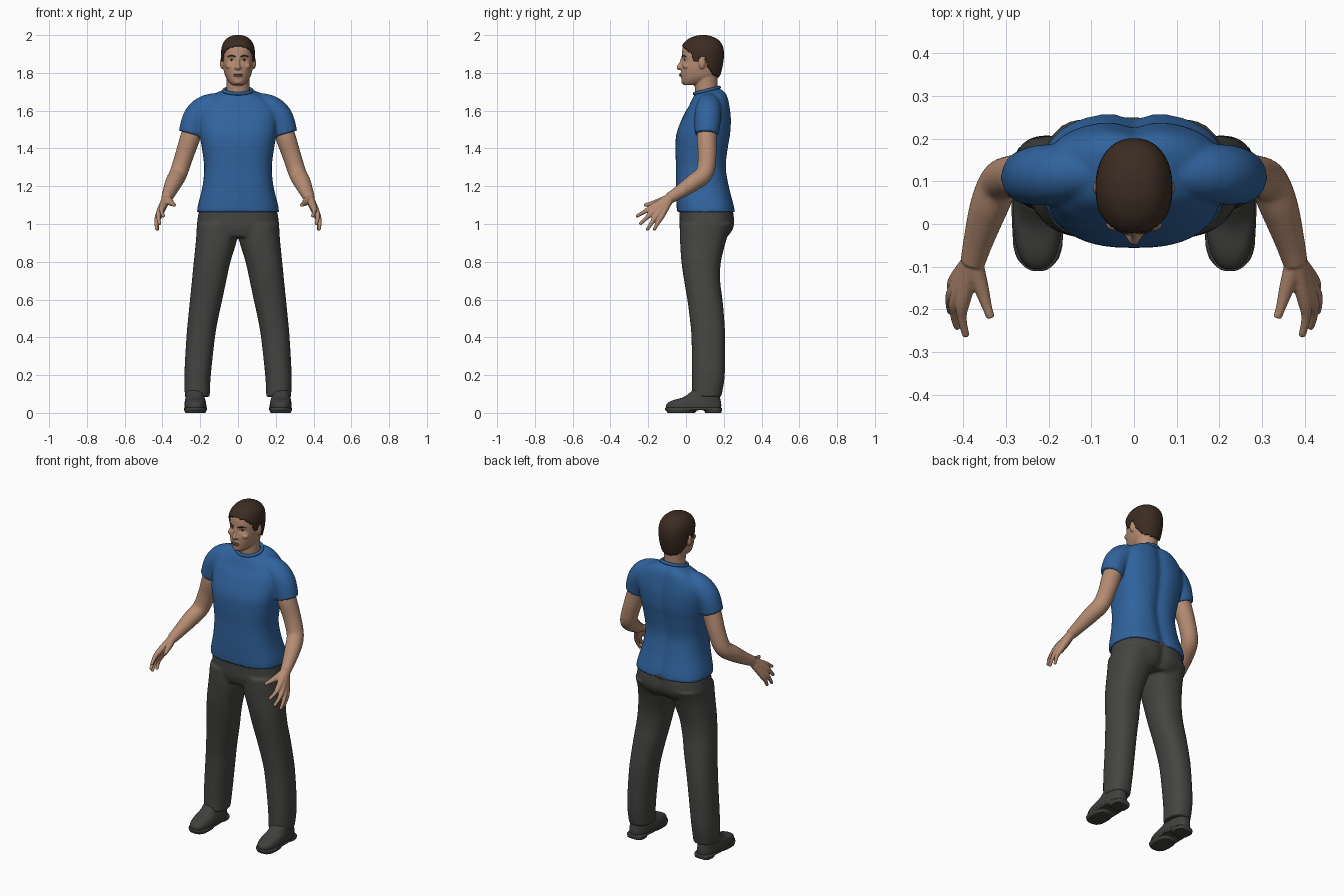
import bpy, bmesh
from math import cos, sin, pi, exp, copysign
from mathutils import Vector, Matrix, Quaternion

if "Cube" in bpy.data.objects:
    bpy.data.objects.remove(bpy.data.objects["Cube"])


def material(name, *rgb):
    m = bpy.data.materials.new(name)
    m.use_nodes = True
    m.diffuse_color = (*rgb, 1)
    m.node_tree.nodes["Principled BSDF"].inputs["Base Color"].default_value = (*rgb, 1)
    return m


SKIN = material("skin", .46, .26, .17)
HAIR = material("dark brown hair", .045, .025, .016)
SHIRT = material("blue cloth", .03, .125, .34)
TROUSER = material("grey cloth", .058, .06, .053)
SHOE = material("shoe leather", .05, .05, .046)
LIP = material("lip", .3, .14, .1)
WHITE = material("eye white", .5, .45, .4)
IRIS = material("iris", .02, .012, .008)


def spline(rows, steps=6):
    """Smooth curve through rows of any width."""
    rows = [Vector(r) for r in rows]
    out = []
    for i in range(len(rows) - 1):
        a, b, c, d = rows[max(i - 1, 0)], rows[i], rows[i + 1], rows[min(i + 2, len(rows) - 1)]
        for k in range(steps):
            t = k / steps
            out.append(b + (c - a) * (t / 2) + (a * 2 - b * 5 + c * 4 - d) * (t * t / 2)
                       + (b * 3 - a - c * 3 + d) * (t ** 3 / 2))
    return out + [rows[-1]]


def skin_rings(bm, rings):
    loops = [[bm.verts.new(p) for p in ring] for ring in rings]
    n = len(loops[0])
    for lo, hi in zip(loops, loops[1:]):
        for i in range(n):
            j = (i + 1) % n
            bm.faces.new((lo[i], lo[j], hi[j], hi[i]))
    bm.faces.new(loops[0][::-1])
    bm.faces.new(loops[-1])


def loft(bm, rows, power=2.4, n=48, side=1):
    """Stack of level rounded sections: z, x from, x to, y front, y back."""
    def bend(v):
        return copysign(abs(v) ** (2 / power), v)
    rings = []
    for z, x0, x1, y0, y1 in spline(rows):
        rings.append([(side * ((x0 + x1) / 2 + (x1 - x0) / 2 * bend(cos(2 * pi * i / n))),
                       (y0 + y1) / 2 + (y1 - y0) / 2 * bend(sin(2 * pi * i / n)), z)
                      for i in range(n)])
    skin_rings(bm, rings)


def centred(rows):
    return [(z, -w, w, y0, y1) for z, w, y0, y1 in rows]


def tube(bm, path, n=20, side=1):
    """Round tube along x, y, z, radius."""
    pts = spline(path)
    centres = [p.to_3d() for p in pts]
    turn, last, rings = Quaternion(), Vector((0, 0, 1)), []
    for i, c in enumerate(centres):
        t = (centres[min(i + 1, len(pts) - 1)] - centres[max(i - 1, 0)]).normalized()
        turn = last.rotation_difference(t) @ turn
        last = t
        ring = [c + turn @ Vector((cos(2 * pi * k / n), sin(2 * pi * k / n), 0)) * pts[i][3]
                for k in range(n)]
        rings.append([(side * p.x, p.y, p.z) for p in ring])
    skin_rings(bm, rings)


def ball(bm, centre, radii):
    bmesh.ops.create_uvsphere(bm, u_segments=20, v_segments=12, radius=1,
                              matrix=Matrix.LocRotScale(Vector(centre), None, Vector(radii)))


def finish(name, bm, mat, voxel=0, relax=3, mirror=False):
    bmesh.ops.recalc_face_normals(bm, faces=bm.faces)
    for f in bm.faces:
        f.smooth = True
    mesh = bpy.data.meshes.new(name)
    bm.to_mesh(mesh)
    bm.free()
    ob = bpy.data.objects.new(name, mesh)
    bpy.context.collection.objects.link(ob)
    mesh.materials.append(mat)
    if voxel:
        m = ob.modifiers.new("blend", 'REMESH')
        m.mode, m.voxel_size, m.use_smooth_shade = 'VOXEL', voxel, True
        m = ob.modifiers.new("relax", 'SMOOTH')
        m.factor, m.iterations = .5, relax
    if mirror:
        ob.modifiers.new("mirror", 'MIRROR').use_mirror_merge = False
    return ob


# Shirt: torso with a spine groove and raised back neck, plus sleeves
bm = bmesh.new()
loft(bm, centred([
    (1.063, .217, -.047, .262), (1.1, .212, -.05, .256), (1.2, .188, -.053, .231),
    (1.3, .179, -.053, .215), (1.4, .191, -.056, .225), (1.48, .205, -.05, .238),
    (1.56, .21, -.02, .241), (1.62, .2, .01, .233), (1.67, .15, .03, .217),
    (1.7, .085, .043, .185)]), 2.6)
for v in bm.verts:
    x, y, z = v.co
    if y > .12:
        v.co.y -= .016 * exp(-(x / .035) ** 2)
    if z > 1.6:
        v.co.z += (y - .11) * 2.5 * (z - 1.6)
for s in (1, -1):
    tube(bm, [(.05, .125, 1.655, .045), (.16, .12, 1.62, .066), (.22, .115, 1.565, .07),
              (.252, .11, 1.475, .064)], 32, s)
finish("shirt", bm, SHIRT, .008, 4)

# Ribbed collar
bpy.ops.mesh.primitive_torus_add(major_segments=48, minor_segments=10, major_radius=.07,
                                 minor_radius=.009, location=(0, .11, 1.707), rotation=(.25, 0, 0))
collar = bpy.context.object
collar.name = "collar"
collar.scale = (1.05, .97, 1)
collar.data.materials.append(SHIRT)
bpy.ops.object.shade_smooth()

# Trousers: hips and two legs blended
bm = bmesh.new()
loft(bm, centred([(1.1, .2, -.035, .24), (1.04, .212, -.034, .256), (.98, .217, -.034, .254),
                  (.93, .2, -.02, .22)]), 2.5)
for s in (1, -1):
    loft(bm, [(1, .005, .218, -.032, .248), (.92, .005, .222, -.032, .215),
              (.8, .04, .234, -.024, .185), (.7, .062, .244, -.01, .181),
              (.6, .083, .254, .007, .193), (.5, .105, .264, .02, .202),
              (.4, .122, .273, .029, .207), (.2, .144, .284, .032, .205),
              (.085, .15, .281, .032, .187)], 2.3, side=s)
for v in bm.verts:
    if v.co.y > .12 and v.co.z < 1.06:
        v.co.y -= .015 * exp(-(v.co.x / .03) ** 2)
finish("trousers", bm, TROUSER, .008, 4)

# Shoes: upper, welt, tread and heel
bm = bmesh.new()
loft(bm, [(.02, .168, .284, -.105, .186), (.045, .168, .284, -.104, .187),
          (.065, .172, .281, -.075, .184), (.085, .177, .277, -.01, .18),
          (.12, .18, .272, .035, .175)], 2.5)
finish("shoe_uppers", bm, SHOE, .005, 3, True)
bm = bmesh.new()
loft(bm, [(.014, .163, .287, -.111, .191), (.028, .163, .287, -.111, .191)], 2.6)
loft(bm, [(0, .172, .28, -.1, .05), (.02, .166, .285, -.106, .06)], 2.6)
loft(bm, [(0, .175, .276, .1, .188), (.02, .17, .28, .095, .19)], 3)
finish("shoe_soles", bm, SHOE, .004, 1, True)

# Arms with hands
bm = bmesh.new()
tube(bm, [(.22, .115, 1.55, .05), (.252, .11, 1.46, .053), (.285, .112, 1.36, .049),
          (.315, .098, 1.27, .047), (.34, .04, 1.22, .045), (.365, -.04, 1.165, .035),
          (.378, -.09, 1.135, .029)], 28)
wrist = (.378, -.085, 1.137, .024)
for knuckle, tip in [((.4, -.18, 1.088), (.395, -.258, 1.043)),
                     ((.416, -.175, 1.064), (.415, -.24, 1.003)),
                     ((.421, -.155, 1.047), (.43, -.204, .973)),
                     ((.418, -.13, 1.042), (.425, -.167, .973))]:
    k, t = Vector(knuckle), Vector(tip)
    middle = k.lerp(t, .5) + Vector((.006, 0, 0))
    tube(bm, [wrist, (*k, .017), (*middle, .0115), (*t, .009)], 12)
    ball(bm, tip, [.009] * 3)
tube(bm, [wrist, (.358, -.15, 1.115, .018), (.346, -.19, 1.106, .0125), (.336, -.22, 1.1, .01)], 12)
finish("arms", bm, SKIN, .004, 3, True)

# Head shape, shared by the face and the hair
HEAD = centred([
    (1.735, .028, -.01, .05), (1.75, .046, -.022, .11), (1.78, .066, -.026, .166),
    (1.82, .077, -.027, .182), (1.86, .081, -.023, .19), (1.9, .082, -.022, .193),
    (1.94, .077, -.014, .187), (1.97, .06, .012, .165), (1.987, .035, .048, .13),
    (1.992, .012, .075, .105)])
bm = bmesh.new()
loft(bm, HEAD, 2.2, 64)
for v in bm.verts:
    x, y, z = v.co
    if y < .06:
        v.co.y += .011 * exp(-((abs(x) - .033) / .017) ** 2 - ((z - 1.868) / .012) ** 2)
loft(bm, centred([(1.64, .068, .055, .18), (1.72, .06, .047, .167), (1.8, .062, .045, .17)]), 2)
tube(bm, [(0, -.015, 1.885, .008), (0, -.028, 1.85, .009), (0, -.037, 1.83, .013),
          (0, -.03, 1.82, .01)], 14)
for s in (1, -1):
    ball(bm, (s * .012, -.026, 1.827), (.009, .011, .007))
    ball(bm, (s * .083, .085, 1.852), (.013, .018, .032))
    ball(bm, (s * .045, .003, 1.835), (.022, .02, .016))
ball(bm, (0, -.018, 1.79), (.028, .014, .018))
ball(bm, (0, -.012, 1.754), (.022, .014, .014))
finish("head", bm, SKIN, .004, 3)

# Hair: shell grown from the head and trimmed along the hairline
HAIRLINE = [(-.1, 1.945), (-.02, 1.942), (0, 1.93), (.03, 1.9), (.045, 1.86), (.065, 1.862),
            (.075, 1.888), (.1, 1.885), (.115, 1.835), (.14, 1.795), (.18, 1.775), (.3, 1.775)]


def hairline(y):
    for (ya, za), (yb, zb) in zip(HAIRLINE, HAIRLINE[1:]):
        if y <= yb:
            return za + (zb - za) * (y - ya) / (yb - ya)


bm = bmesh.new()
loft(bm, HEAD, 2.2, 96)
bmesh.ops.recalc_face_normals(bm, faces=bm.faces)
bm.normal_update()
trim = [f for f in bm.faces if f.calc_center_median().z < hairline(f.calc_center_median().y)]
for v in bm.verts:
    v.co += v.normal * .008
bmesh.ops.delete(bm, geom=trim, context='FACES')
hair = finish("hair", bm, HAIR)
shell = hair.modifiers.new("thickness", 'SOLIDIFY')
shell.thickness, shell.offset = .009, -1

# Brows, eyes and lips
bm = bmesh.new()
tube(bm, [(.014, -.021, 1.886, .003), (.035, -.0145, 1.891, .004), (.055, .002, 1.886, .002)], 10)
finish("eyebrows", bm, HAIR, mirror=True)
for name, y, radii, mat in [("eyes", .004, (.014, .011, .006), WHITE),
                            ("irises", -.004, (.007, .005, .0058), IRIS)]:
    bm = bmesh.new()
    ball(bm, (.033, y, 1.868), radii)
    finish(name, bm, mat, mirror=True)
bm = bmesh.new()
for z, reach in ((1.793, .0125), (1.785, .012)):
    ball(bm, (0, -.024, z), (.023, reach, .0055))
finish("lips", bm, LIP)
